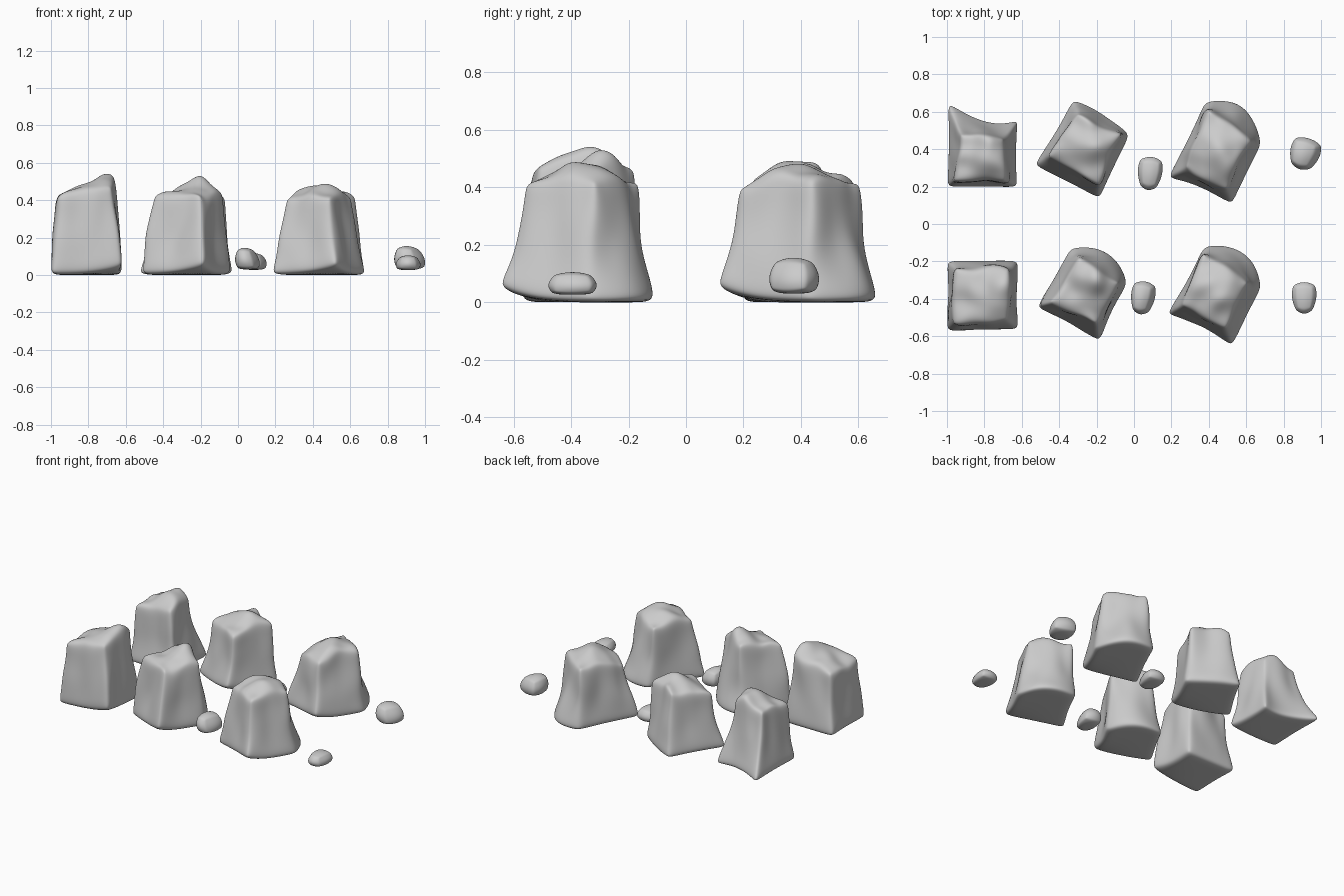
import bpy, bmesh, math
from mathutils import Vector, noise

if "Cube" in bpy.data.objects:
    bpy.data.objects.remove(bpy.data.objects["Cube"])

RING = [(-1, -1), (0, -1), (1, -1), (1, 0), (1, 1), (0, 1), (-1, 1), (-1, 0)]


def patch(u, v, pts):
    """Quadratic patch through 8 outline points (corner, middle, corner, ...)."""
    p = Vector((0, 0))
    for (a, b), q in zip(RING, pts):
        if a and b:
            n = (1 + u * a) * (1 + v * b) * (u * a + v * b - 1) / 4
        elif a:
            n = (1 - v * v) * (1 + u * a) / 2
        else:
            n = (1 - u * u) * (1 + v * b) / 2
        p += n * Vector(q)
    return p


def bilinear(u, v, vals):
    a, b, c, d = vals
    return ((1-u)*(1-v)*a + (1+u)*(1-v)*b + (1+u)*(1+v)*c + (1-u)*(1+v)*d) / 4


def finish(bm, name, levels):
    me = bpy.data.meshes.new(name)
    bmesh.ops.recalc_face_normals(bm, faces=bm.faces[:])
    bm.to_mesh(me)
    bm.free()
    for f in me.polygons:
        f.use_smooth = True
    ob = bpy.data.objects.new(name, me)
    bpy.context.collection.objects.link(ob)
    m = ob.modifiers.new("smooth", "SUBSURF")
    m.levels = m.render_levels = levels
    return ob


def rock(name, base, top, peak, lift=0.06, flare=1.5):
    """Boulder: base outline blended to four top corners, with a bump at the peak."""
    bm = bmesh.new()
    bmesh.ops.create_cube(bm, size=2)
    bmesh.ops.subdivide_edges(bm, edges=bm.edges[:], cuts=9, use_grid_fill=True)
    corners = [Vector(t[:2]) for t in top]
    heights = [t[2] for t in top]
    px, py, pz, radius = peak
    for vt in bm.verts:
        u, v, w = vt.co.x, vt.co.y, (vt.co.z + 1) / 2
        t = 1 - (1 - w) ** flare
        xy = patch(u, v, base).lerp(bilinear(u, v, corners), t)
        d2 = (xy.x - px) ** 2 + (xy.y - py) ** 2
        zt = bilinear(u, v, heights)
        zt += pz * math.exp(-d2 / radius ** 2)
        zb = lift * ((1 + u) * (1 - v) / 4) ** 3
        # vertical grooves on the sides, dents on the top
        n = noise.noise(Vector((xy.x * 8, xy.y * 8, w * 1.5)))
        centre = sum(corners, Vector((0, 0))) / 4
        xy += (xy - centre) * n * 0.16 * min(1, w * 2)
        zt += 0.035 * noise.noise(Vector((xy.x * 11, xy.y * 11, 4)))
        vt.co = (xy.x, xy.y, zb + w * (zt - zb))
    for _ in range(2):
        bmesh.ops.smooth_vert(bm, verts=bm.verts[:], factor=0.5,
                              use_axis_x=True, use_axis_y=True, use_axis_z=True)
    low = min(v.co.z for v in bm.verts)
    bmesh.ops.translate(bm, verts=bm.verts[:], vec=(0, 0, -low))
    return finish(bm, name, 2)


def pebble(name, x, y, z0, z1, rx, ry, lean=0.0, turn=0.0):
    """Small rounded stone, wider at its base and at one end."""
    bm = bmesh.new()
    bmesh.ops.create_cube(bm, size=2)
    bmesh.ops.subdivide_edges(bm, edges=bm.edges[:], cuts=5, use_grid_fill=True)
    for vt in bm.verts:
        p = vt.co.normalized() * 0.8 + vt.co * 0.2
        p *= 0.95
        k = 1 - 0.2 * p.z
        a = p.x * rx * k * (1 + 0.2 * p.y)
        b = p.y * ry * (1 - 0.1 * p.z)
        c, s = math.cos(turn), math.sin(turn)
        z = (z0 + z1) / 2 + max(p.z, -0.85) * (z1 - z0) / 2
        vt.co = (x + a * c - b * s + lean * p.z, y + a * s + b * c, z)
    return finish(bm, name, 2)


# Left column: squarish boulders
rock("boulder_back_left",
     [(-1.01, .19), (-.81, .19), (-.61, .19), (-.62, .38),
      (-.61, .57), (-.79, .56), (-1.01, .68), (-1.0, .42)],
     [(-.96, .23, .40), (-.69, .23, .41), (-.69, .46, .41), (-.93, .48, .40)],
     (-.78, .38, .09, .13), lift=0.02, flare=1.6)
rock("boulder_front_left",
     [(-1.01, -.58), (-.81, -.57), (-.61, -.57), (-.62, -.38),
      (-.61, -.19), (-.81, -.19), (-1.01, -.19), (-1.0, -.38)],
     [(-.97, -.54, .43), (-.66, -.53, .48), (-.66, -.23, .48), (-.96, -.23, .43)],
     (-.72, -.37, .07, .12), lift=0.05, flare=1.4)

# Middle column: turned boulders
rock("boulder_back_middle",
     [(-.55, .31), (-.37, .22), (-.18, .12), (-.11, .28),
      (-.01, .48), (-.17, .60), (-.33, .68), (-.43, .49)],
     [(-.45, .36, .39), (-.19, .22, .39), (-.07, .48, .42), (-.30, .59, .42)],
     (-.22, .42, .07, .12))
rock("boulder_front_middle",
     [(-.53, -.45), (-.37, -.53), (-.18, -.64), (-.12, -.49),
      (-.03, -.32), (-.14, -.14), (-.35, -.12), (-.43, -.28)],
     [(-.46, -.42, .44), (-.2, -.54, .43), (-.07, -.31, .44), (-.29, -.18, .45)],
     (-.2, -.28, .09, .10))

# Right column: turned boulders
rock("boulder_back_right",
     [(.17, .24), (.34, .19), (.53, .09), (.60, .25),
      (.69, .42), (.59, .64), (.37, .66), (.28, .45)],
     [(.25, .29, .38), (.50, .18, .39), (.63, .44, .41), (.40, .62, .41)],
     (.46, .38, .09, .13))
rock("boulder_front_right",
     [(.16, -.49), (.34, -.55), (.53, -.67), (.60, -.52),
      (.69, -.34), (.60, -.14), (.37, -.11), (.28, -.30)],
     [(.25, -.44, .41), (.49, -.56, .41), (.63, -.31, .42), (.37, -.16, .42)],
     (.45, -.36, .07, .13))

# Loose pebbles
pebble("pebble_back_middle", .085, .27, .02, .12, .068, .095, 0, -0.1)
pebble("pebble_front_middle", .045, -.395, .02, .15, .066, .095, -0.01, -0.15)
pebble("pebble_back_right", .91, .375, .02, .16, .083, .092, -0.01, -0.3)
pebble("pebble_front_right", .91, -.395, .02, .108, .068, .09, 0, 0)
